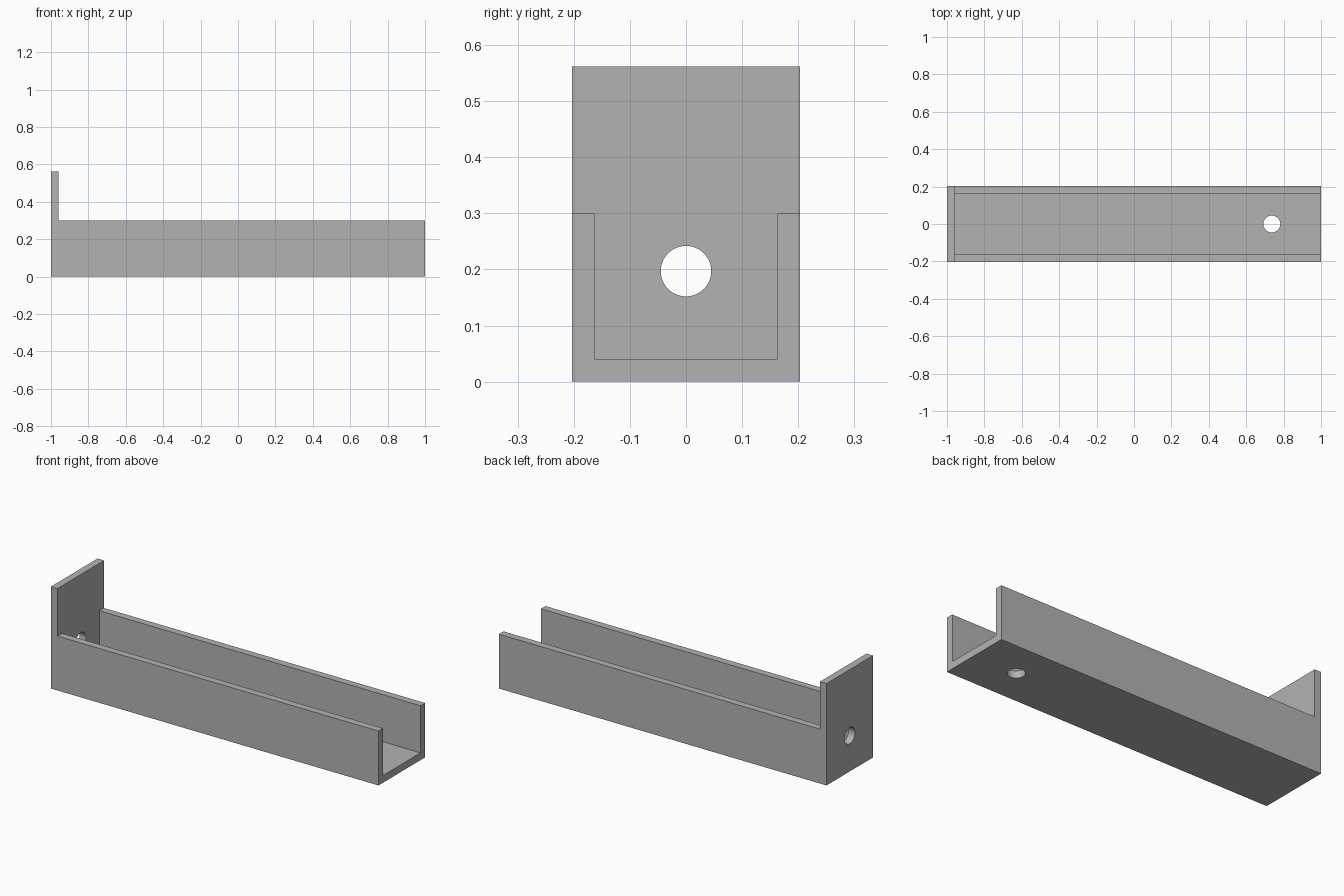
import bpy
import bmesh
from math import radians, pi
from mathutils import Matrix

cube = bpy.data.objects.get("Cube")
if cube:
    bpy.data.objects.remove(cube, do_unlink=True)

HALF_WIDTH, WALL = 0.203, 0.04
WALL_TOP, PLATE_TOP = 0.30, 0.562
HOLE_RADIUS = 0.045

grey = bpy.data.materials.new("plain grey")
grey.use_nodes = True
colour = (0.45, 0.45, 0.45, 1)
grey.diffuse_color = colour
grey.node_tree.nodes["Principled BSDF"].inputs["Base Color"].default_value = colour


def add_object(name, bm):
    bmesh.ops.recalc_face_normals(bm, faces=bm.faces)
    mesh = bpy.data.meshes.new(name)
    bm.to_mesh(mesh)
    bm.free()
    mesh.materials.append(grey)
    obj = bpy.data.objects.new(name, mesh)
    bpy.context.collection.objects.link(obj)
    return obj


def prism(name, profile, half_width):
    """Extrude an x-z side profile across y."""
    bm = bmesh.new()
    face = bm.faces.new([bm.verts.new((x, -half_width, z)) for x, z in profile])
    grown = bmesh.ops.extrude_face_region(bm, geom=[face])["geom"]
    verts = [v for v in grown if isinstance(v, bmesh.types.BMVert)]
    bmesh.ops.translate(bm, verts=verts, vec=(0, 2 * half_width, 0))
    return add_object(name, bm)


def drill(name, location, rotation):
    bm = bmesh.new()
    bmesh.ops.create_cone(bm, cap_ends=True, segments=64, radius1=HOLE_RADIUS,
                          radius2=HOLE_RADIUS, depth=WALL * 3,
                          matrix=Matrix.Translation(location) @ rotation)
    return add_object(name, bm)


# Channel body with its tall end plate, as one side profile
inner_x = -1 + WALL
channel = prism("channel_bracket",
                [(-1, 0), (1, 0), (1, WALL_TOP), (inner_x, WALL_TOP),
                 (inner_x, PLATE_TOP), (-1, PLATE_TOP)], HALF_WIDTH)

# Trough open at the top and at the far end, then the two round holes
cutters = [
    prism("trough_cutter", [(inner_x, WALL), (1.1, WALL), (1.1, 1), (inner_x, 1)],
          HALF_WIDTH - WALL),
    drill("plate_hole_cutter", (-1 + WALL / 2, 0, 0.197), Matrix.Rotation(pi / 2, 4, "Y")),
    drill("floor_hole_cutter", (0.737, 0, WALL / 2), Matrix.Identity(4)),
]

bpy.ops.object.select_all(action="DESELECT")
channel.select_set(True)
bpy.context.view_layer.objects.active = channel
for cutter in cutters:
    cutter.hide_render = True
    cut = channel.modifiers.new(cutter.name, "BOOLEAN")
    cut.operation = "DIFFERENCE"
    cut.solver = "EXACT"
    cut.object = cutter
    bpy.ops.object.modifier_apply(modifier=cut.name)
    bpy.data.objects.remove(cutter, do_unlink=True)

bpy.ops.object.shade_smooth_by_angle(angle=radians(30))
